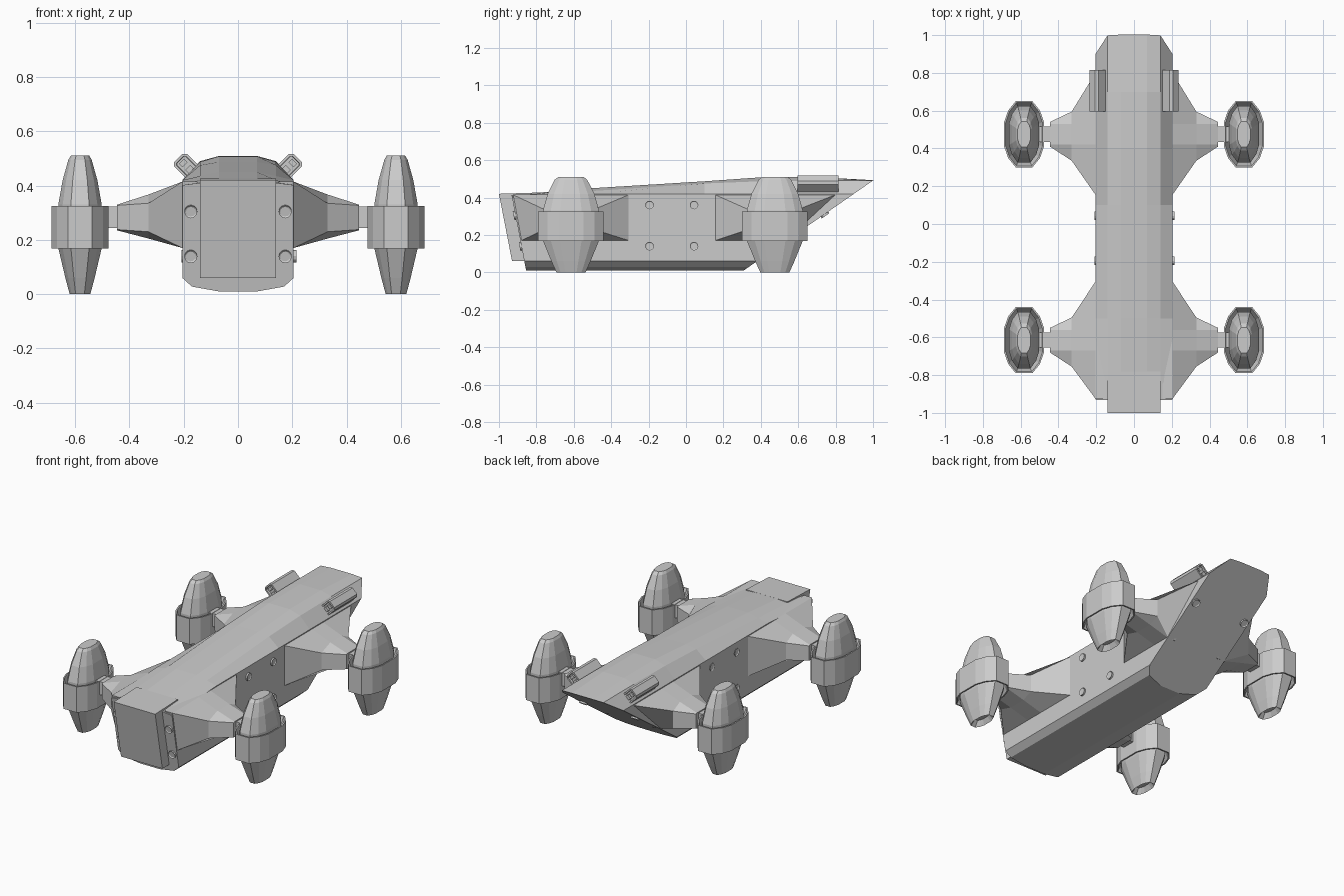
import bpy, bmesh
from math import radians
from mathutils import Vector, Matrix

if "Cube" in bpy.data.objects:
    bpy.data.objects.remove(bpy.data.objects["Cube"])


def finish(name, bm):
    bmesh.ops.recalc_face_normals(bm, faces=bm.faces)
    me = bpy.data.meshes.new(name)
    bm.to_mesh(me)
    bm.free()
    ob = bpy.data.objects.new(name, me)
    bpy.context.collection.objects.link(ob)
    return ob


def loft_bm(rings):
    bm = bmesh.new()
    vs = [[bm.verts.new(p) for p in r] for r in rings]
    n = len(rings[0])
    for a, b in zip(vs, vs[1:]):
        for i in range(n):
            j = (i + 1) % n
            bm.faces.new((a[i], a[j], b[j], b[i]))
    bm.faces.new(vs[0])
    bm.faces.new(vs[-1])
    return bm


def cut(bm, co, normal):
    bmesh.ops.bisect_plane(bm, geom=bm.verts[:] + bm.edges[:] + bm.faces[:],
                           plane_co=co, plane_no=Vector(normal).normalized(), clear_outer=True)
    bmesh.ops.holes_fill(bm, edges=[e for e in bm.edges if e.is_boundary], sides=0)


def bolt(name, loc, normal, r=0.024, proud=0.01):
    bm = bmesh.new()
    n = Vector(normal).normalized()
    m = Matrix.Translation(Vector(loc) + n * (proud - 0.02)) @ n.to_track_quat('Z', 'Y').to_matrix().to_4x4()
    bmesh.ops.create_cone(bm, cap_ends=True, segments=12, radius1=r, radius2=r, depth=0.04, matrix=m)
    top = max(bm.faces, key=lambda f: f.calc_center_median().dot(n))
    bmesh.ops.inset_region(bm, faces=[top], thickness=0.006, depth=-0.004)
    finish(name, bm)


# Hull: lofted along y, then cut by the front plane and the raked underside
def section(y, zs, z1, z2):
    half = [(0.07, 0.01), (0.17, 0.028), (0.205, 0.06), (0.205, zs), (0.14, z1), (0.07, z2)]
    return [(x, y, z) for x, z in half] + [(-x, y, z) for x, z in reversed(half)]


hull = loft_bm([section(*s) for s in (
    (-1.0, 0.40, 0.405, 0.41), (-0.8, 0.405, 0.42, 0.425), (-0.5, 0.42, 0.435, 0.45),
    (0.1, 0.42, 0.475, 0.487), (0.4, 0.42, 0.487, 0.508), (0.7, 0.42, 0.49, 0.509),
    (1.0, 0.42, 0.49, 0.493), (1.1, 0.42, 0.488, 0.49))])
FRONT = (0, -0.39, -0.075)
NOSE = (0, 0.48, -0.69)
cut(hull, (0, -0.93, 0.40), FRONT)
cut(hull, (0, 1.0, 0.491), NOSE)
finish("hull", hull)

# Raised front plate
plate = [(-1.0, 0.42), (-0.78, 0.427), (-0.78, 0.06), (-0.93, 0.06)]
finish("front_plate", loft_bm([[(x, y, z) for y, z in plate] for x in (-0.14, 0.14)]))


# Tapered arms that carry the engine pods
def arm(name, s, yc, top, bottom):
    def ring(x, yt, yb, zl, zml, zmh, zh):
        (ta, tb), (ba, bb) = yt, yb
        return [(s * x, y, z) for y, z in (
            (ba, zml), (yc - 0.055, zl), (yc + 0.055, zl), (bb, zml),
            (tb, zmh), (yc + 0.055, zh), (yc - 0.055, zh), (ta, zmh))]
    mid = (yc - 0.14, yc + 0.12)
    tip = (yc - 0.065, yc + 0.065)
    finish(name, loft_bm([
        ring(0.15, top, bottom, 0.165, 0.165, 0.415, 0.415),
        ring(0.204, top, bottom, 0.17, 0.17, 0.415, 0.415),
        ring(0.33, mid, mid, 0.205, 0.23, 0.335, 0.367),
        ring(0.445, tip, tip, 0.235, 0.238, 0.327, 0.33)]))


# Twelve-sided elongated ring for the pods
def pod_ring(cx, cy, z, hx, hy):
    q = [(1, 0.38), (0.8, 0.72), (0.42, 1)]
    pts = q + [(-x, y) for x, y in reversed(q)]
    pts += [(-x, -y) for x, y in pts]
    return [(cx + x * hx, cy + y * hy, z) for x, y in pts]


POD = [(0.03, 0.022, 0.05), (0.0, 0.038, 0.078), (0.06, 0.054, 0.105), (0.17, 0.08, 0.15),
       (0.33, 0.08, 0.15), (0.42, 0.064, 0.125), (0.495, 0.043, 0.087), (0.51, 0.034, 0.068)]
BAND = [(0.21, 0.08, 0.15), (0.18, 0.093, 0.163), (0.168, 0.097, 0.167), (0.168, 0.105, 0.175),
        (0.325, 0.105, 0.175), (0.325, 0.097, 0.167), (0.315, 0.093, 0.163), (0.28, 0.08, 0.15)]

for side, s in (("right", 1), ("left", -1)):
    for end, yp, top, bottom in (("front", -0.615, (-0.925, -0.305), (-0.88, -0.305)),
                                 ("rear", 0.475, (0.155, 0.80), (0.155, 0.535))):
        tag = f"{end}_{side}"
        arm("arm_" + tag, s, yp, top, bottom)
        finish("pod_" + tag, loft_bm([pod_ring(s * 0.582, yp, *r) for r in POD]))
        finish("pod_band_" + tag, loft_bm([pod_ring(s * 0.582, yp, *r) for r in BAND]))
        # Short link between arm and pod
        bm = bmesh.new()
        bmesh.ops.create_cube(bm, size=1, matrix=Matrix.Translation((s * 0.47, yp, 0.283))
                              @ Matrix.Diagonal((0.1, 0.08, 0.08, 1)))
        finish("pod_link_" + tag, bm)

    # Tilted boxes on the upper shoulders, with recessed ends
    bm = bmesh.new()
    bmesh.ops.create_cube(bm, size=1, matrix=Matrix.Diagonal((0.066, 0.22, 0.085, 1)))
    long_edges = [e for e in bm.edges if abs(e.verts[0].co.y - e.verts[1].co.y) > 0.1]
    bmesh.ops.bevel(bm, geom=long_edges, offset=0.012, segments=1, affect='EDGES')
    ends = [f for f in bm.faces if abs(f.normal.y) > 0.9]
    for f in ends:
        bmesh.ops.inset_region(bm, faces=[f], thickness=0.01, depth=0)
        bmesh.ops.inset_region(bm, faces=[f], thickness=0.001, depth=-0.015)
    bmesh.ops.transform(bm, verts=bm.verts, matrix=Matrix.Translation((s * 0.19, 0.705, 0.472))
                        @ Matrix.Rotation(radians(45) * s, 4, 'Y'))
    finish("shoulder_box_" + side, bm)
    # Small blocks inside the recesses
    for end, y in (("front", 0.605), ("rear", 0.805)):
        for k in (-0.016, 0.016):
            bm = bmesh.new()
            bmesh.ops.create_cube(bm, size=1, matrix=Matrix.Translation((s * 0.19, y, 0.472))
                                  @ Matrix.Rotation(radians(45) * s, 4, 'Y')
                                  @ Matrix.Translation((0, 0, k))
                                  @ Matrix.Diagonal((0.026, 0.018, 0.018, 1)))
            finish(f"recess_block_{end}_{side}", bm)

    # Bolts on flanks, front face and raked underside
    for y in (-0.195, 0.043):
        for z in (0.36, 0.14):
            bolt("side_bolt_" + side, (s * 0.205, y, z), (s, 0, 0), 0.023, 0.01 if s > 0 else 0.004)
    for y, z in ((-0.912, 0.305), (-0.88, 0.14)):
        bolt("front_bolt_" + side, (s * 0.174, y, z), FRONT)
    bolt("nose_bolt_" + side, (s * 0.174, 0.74, 0.31), NOSE)
